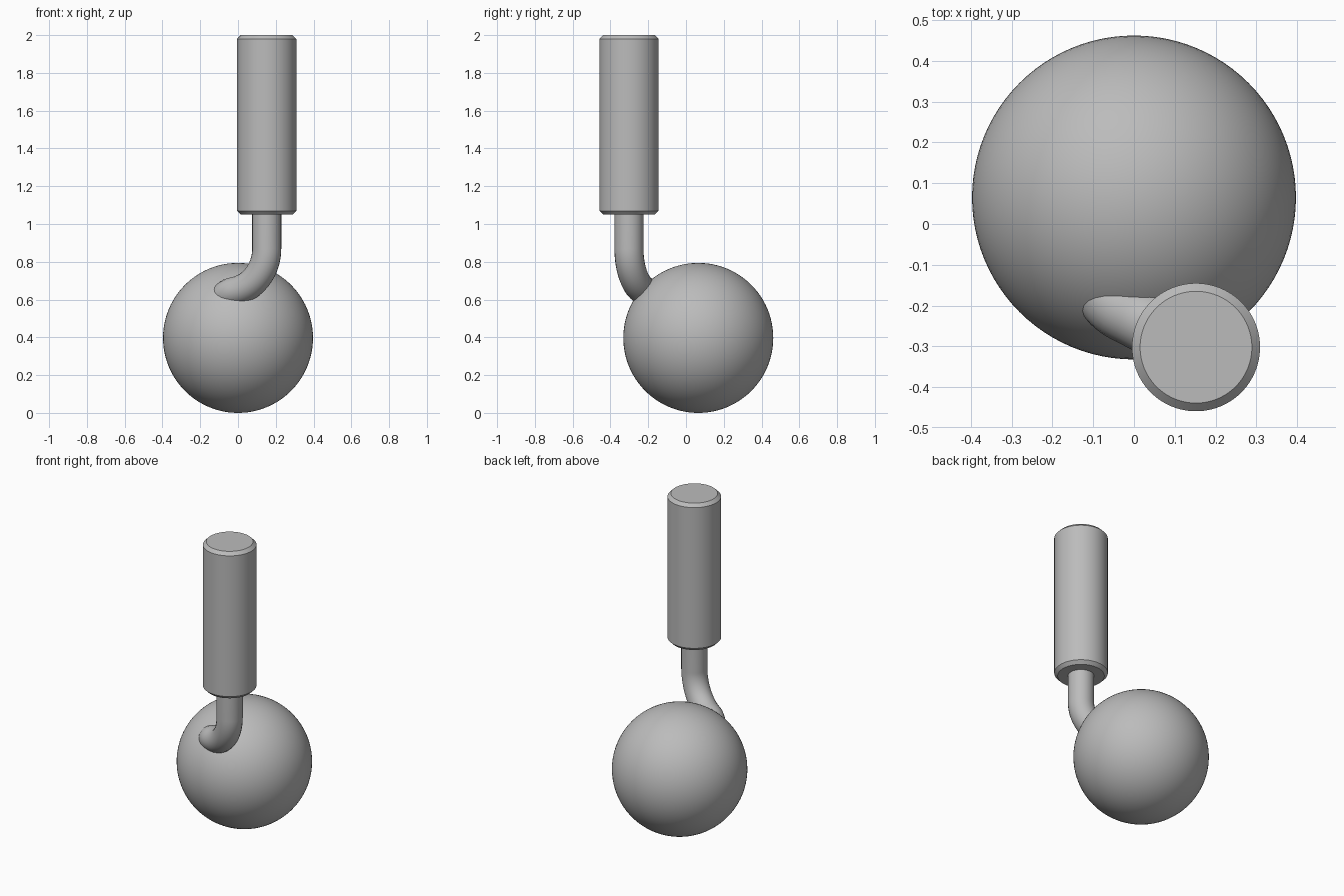
import bpy
import bmesh
from math import sin, cos, pi
from mathutils import Vector

if "Cube" in bpy.data.objects:
    bpy.data.objects.remove(bpy.data.objects["Cube"], do_unlink=True)

GREY = (0.5, 0.5, 0.5, 1.0)
grey = bpy.data.materials.new("plain grey")
grey.use_nodes = True
grey.diffuse_color = GREY
grey.node_tree.nodes["Principled BSDF"].inputs["Base Color"].default_value = GREY

STEM = Vector((0.152, -0.302, 0))


def finish(obj, name):
    obj.name = name
    obj.data.materials.append(grey)


# Ball
bpy.ops.mesh.primitive_uv_sphere_add(segments=96, ring_count=48, radius=0.397,
                                     location=(0, 0.065, 0.397))
bpy.ops.object.shade_smooth()
finish(bpy.context.object, "ball")

# Upright handle with chamfered ends
bpy.ops.mesh.primitive_cylinder_add(vertices=96, radius=0.157, depth=0.95,
                                    location=STEM + Vector((0, 0, 1.525)))
handle = bpy.context.object
bm = bmesh.new()
bm.from_mesh(handle.data)
rims = [e for e in bm.edges if abs(e.verts[0].co.z - e.verts[1].co.z) < 0.01]
bmesh.ops.bevel(bm, geom=rims, offset=0.02, segments=1, affect='EDGES')
bm.to_mesh(handle.data)
bm.free()
bpy.ops.object.shade_smooth_by_angle(angle=pi / 6)
finish(handle, "handle")

# Bent neck: straight drop, arc towards the ball, then a turn into it
side = Vector((-0.89, 0.455, 0))
bend = 0.23
path = [STEM + Vector((0, 0, 1.07))]
for i in range(21):
    a = i / 20 * pi * 0.45
    path.append(STEM + side * bend * (1 - cos(a)) + Vector((0, 0, 0.87 - bend * sin(a))))
start = path[-1]
heading = (path[-1] - path[-2]).normalized()
control = start + heading * 0.08
end = Vector((-0.11, -0.06, 0.53))
for i in range(1, 13):
    t = i / 12
    path.append(start * (1 - t) ** 2 + control * 2 * t * (1 - t) + end * t * t)

curve = bpy.data.curves.new("neck", 'CURVE')
curve.dimensions = '3D'
curve.bevel_depth = 0.077
curve.bevel_resolution = 10
curve.use_fill_caps = True
spline = curve.splines.new('POLY')
spline.points.add(len(path) - 1)
for point, co in zip(spline.points, path):
    point.co = (*co, 1)
spline.use_smooth = True
neck = bpy.data.objects.new("neck", curve)
bpy.context.collection.objects.link(neck)
finish(neck, "neck")
